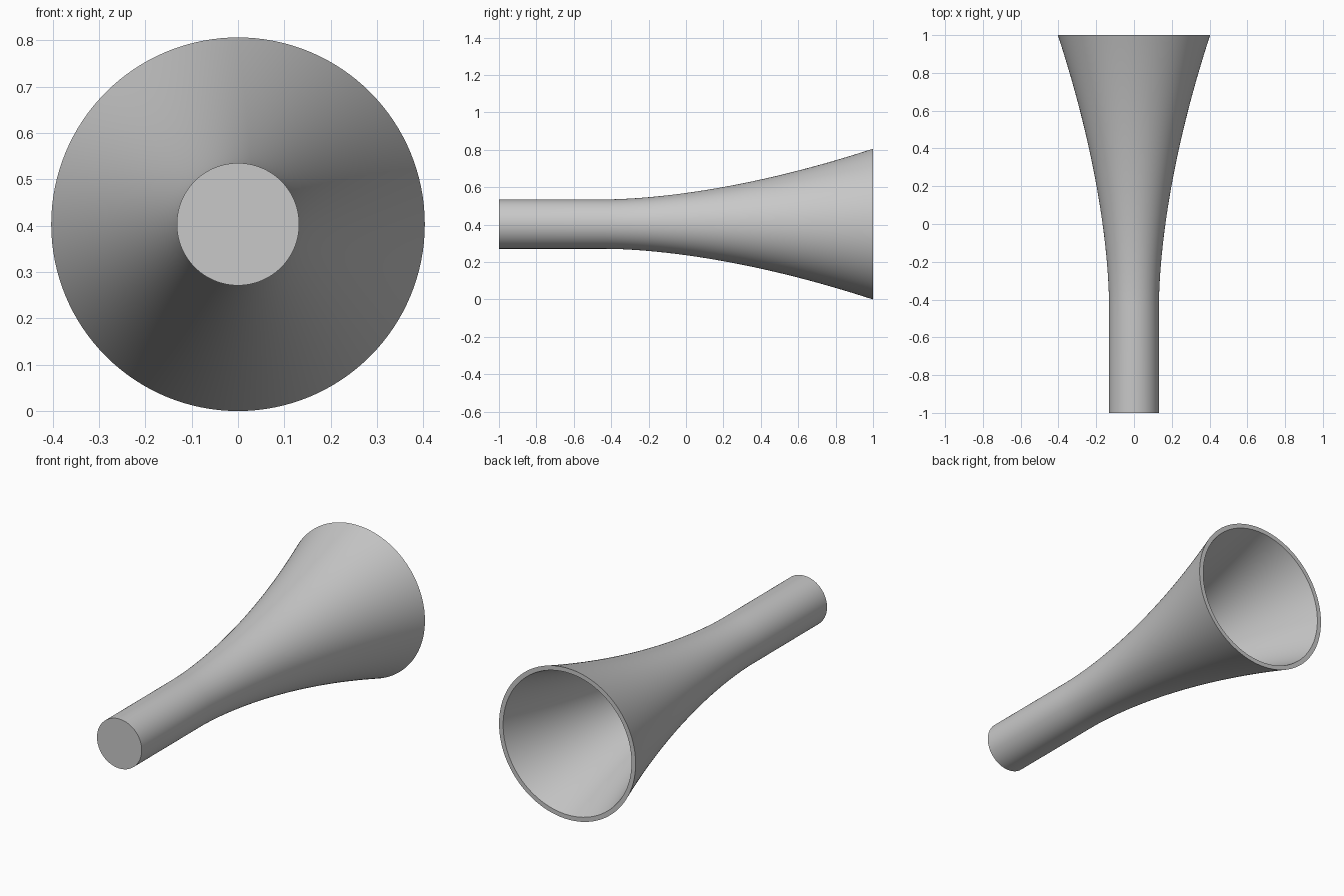
import bpy
import bmesh
import math
from mathutils import Vector

cube = bpy.data.objects.get("Cube")
if cube:
    bpy.data.objects.remove(cube)

SEGMENTS = 128
STEM_RADIUS, BELL_RADIUS = 0.132, 0.403
FLARE_START, WALL = -0.43, 0.024


def make_material(name, rgb):
    mat = bpy.data.materials.new(name)
    mat.use_nodes = True
    color = (*rgb, 1.0)
    mat.diffuse_color = color
    mat.node_tree.nodes["Principled BSDF"].inputs["Base Color"].default_value = color
    return mat


def radius(y):
    """Straight stem that opens into a gentle flare."""
    t = max(0.0, (y - FLARE_START) / (1 - FLARE_START))
    return STEM_RADIUS + (BELL_RADIUS - STEM_RADIUS) * t ** 1.72


# Closed outline: front cap, outer wall, flat rim, inner wall, inner floor
steps = 32
flare = [FLARE_START + (1 - FLARE_START) * i / steps for i in range(steps + 1)]
floor_y = -1 + WALL
outline = [(0, -1), (STEM_RADIUS, -1)]
outline += [(radius(y), y) for y in flare]
outline += [(radius(y) - WALL, y) for y in reversed(flare)]
outline += [(STEM_RADIUS - WALL, floor_y), (0, floor_y)]

# Revolve the outline around the long axis
bm = bmesh.new()
verts = [bm.verts.new((r, y, BELL_RADIUS)) for r, y in outline]
edges = [bm.edges.new(pair) for pair in zip(verts, verts[1:])]
bmesh.ops.spin(bm, geom=verts + edges, cent=Vector((0, 0, BELL_RADIUS)),
               axis=Vector((0, 1, 0)), angle=math.tau, steps=SEGMENTS)
bmesh.ops.remove_doubles(bm, verts=bm.verts[:], dist=1e-4)
bmesh.ops.recalc_face_normals(bm, faces=bm.faces[:])

mesh = bpy.data.meshes.new("flared_horn")
bm.to_mesh(mesh)
bm.free()
mesh.materials.append(make_material("light grey", (0.58, 0.58, 0.58)))
horn = bpy.data.objects.new("flared_horn", mesh)
bpy.context.collection.objects.link(horn)

# Smooth walls with crisp cap and rim edges
bpy.ops.object.select_all(action="DESELECT")
horn.select_set(True)
bpy.context.view_layer.objects.active = horn
bpy.ops.object.shade_smooth_by_angle(angle=math.radians(35))
